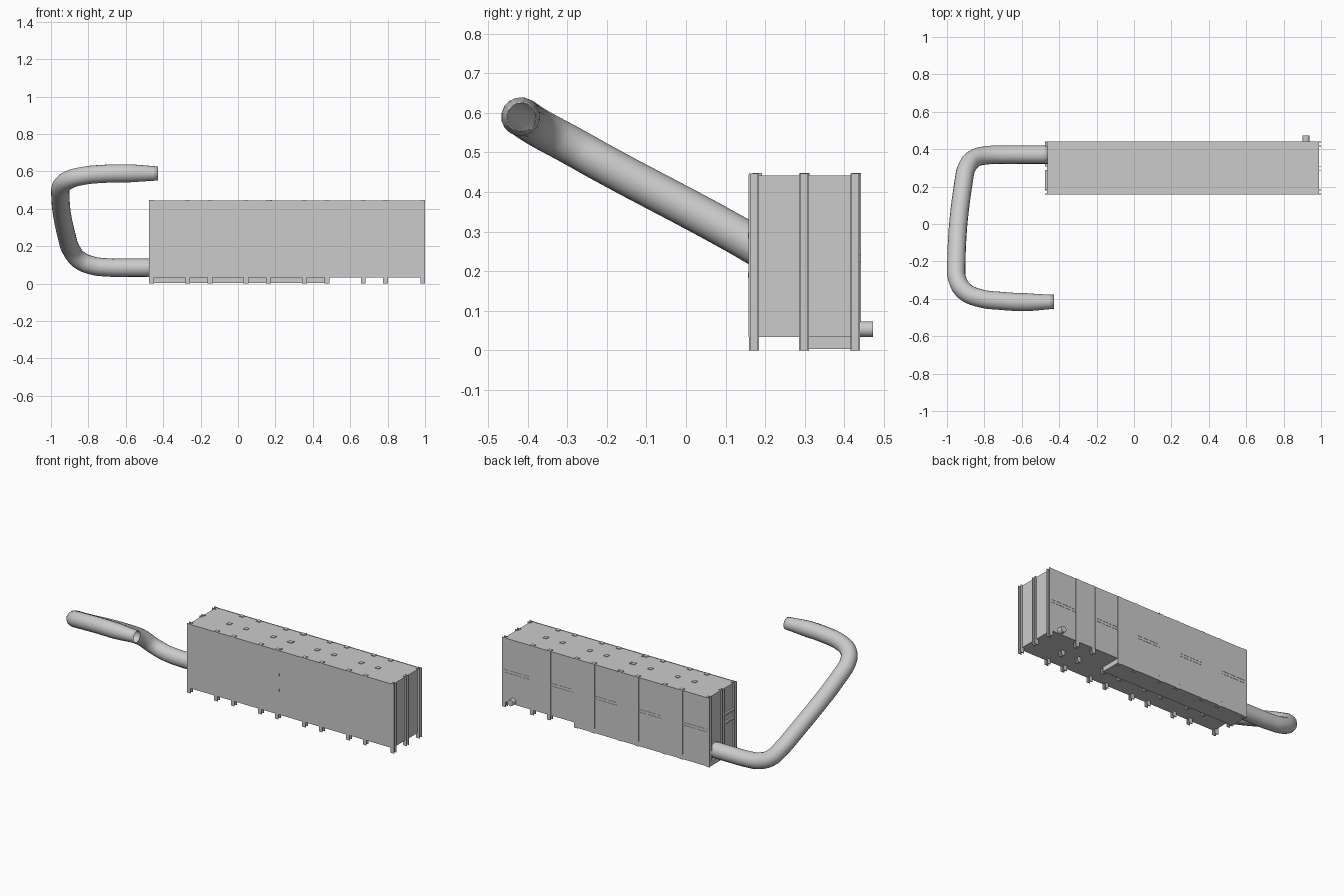
import bpy, bmesh, math
from mathutils import Matrix, Vector

if "Cube" in bpy.data.objects:
    bpy.data.objects.remove(bpy.data.objects["Cube"])


def add_boxes(name, boxes):
    """One object made of boxes given as (x0, x1, y0, y1, z0, z1)."""
    bm = bmesh.new()
    for x0, x1, y0, y1, z0, z1 in boxes:
        m = Matrix.Translation(((x0 + x1) / 2, (y0 + y1) / 2, (z0 + z1) / 2)) \
            @ Matrix.Diagonal((x1 - x0, y1 - y0, z1 - z0, 1))
        bmesh.ops.create_cube(bm, size=1, matrix=m)
    me = bpy.data.meshes.new(name)
    bm.to_mesh(me)
    bm.free()
    ob = bpy.data.objects.new(name, me)
    bpy.context.collection.objects.link(ob)
    return ob


def h_section(x, y, z0, z1, s=0.0125, t=0.004):
    """Three boxes forming an H beam standing at x, y."""
    return [(x - s, x + s, y - s, y - s + t, z0, z1),
            (x - s, x + s, y + s - t, y + s, z0, z1),
            (x - t / 2, x + t / 2, y - s + t, y + s - t, z0, z1)]


XL, XR, YF, YB, ZB, ZT = -0.475, 1.0, 0.158, 0.44, 0.033, 0.442
ROWS = (0.1715, 0.298, 0.4275)
PAIRS = [(-0.27 + 0.313 * i, -0.15 + 0.313 * i) for i in range(4)]

# main casing with recessed ends, and full-length side sheets
add_boxes("casing", [(XL + 0.012, XR - 0.012, YF + 0.002, YB - 0.002, ZB, ZT)])
add_boxes("front_sheet", [(XL, XR, YF, YF + 0.003, ZB, ZT + 0.002)])
add_boxes("back_sheet", [(XL, XR, YB - 0.003, YB, ZB, ZT + 0.002)])

# H columns at both ends, running the full height
cols = []
for x in (XL + 0.0125, XR - 0.0125):
    for y in ROWS:
        cols += h_section(x, y, 0, 0.446)
add_boxes("end_columns", cols)

# column stubs below the casing and caps on the roof
feet, caps = [], []
for pair in PAIRS:
    for x in pair:
        for y in ROWS:
            feet += h_section(x, y, 0, ZB + 0.002)
            caps.append((x - 0.0125, x + 0.0125, y - 0.0125, y + 0.0125, ZT - 0.002, 0.446))
add_boxes("column_feet", feet)
add_boxes("column_caps", caps)

# lowered floor duct along the back half
add_boxes("floor_duct", [(XL, 0.49, 0.31, YB, 0.003, ZB + 0.002)])

# back wall columns and mid-height rails in alternate bays
ribs = []
for a, b in PAIRS:
    for x in (a - 0.0125, b + 0.0125):
        ribs.append((x - 0.003, x + 0.003, YB - 0.002, YB + 0.0015, ZB, ZT))
bays = [XL] + [v for p in PAIRS for v in p] + [XR]
for x0, x1 in zip(bays[::2], bays[1::2]):
    for z in (0.222, 0.24):
        ribs.append((x0 + 0.013, x1 - 0.013, YB - 0.002, YB + 0.0015, z - 0.002, z + 0.002))
add_boxes("back_ribs", ribs)

# brackets on the left end
add_boxes("end_brackets", [(XL, XL + 0.014, 0.184, 0.286, z, z + 0.012) for z in (0.215, 0.27)])

# small tabs on the roof seam and front sheet
add_boxes("seam_tabs",
          [(0.177, 0.183, y - 0.012, y + 0.012, ZT, 0.4475) for y in (0.18, 0.30, 0.43)]
          + [(0.178, 0.183, YF - 0.001, YF + 0.001, z - 0.007, z + 0.007) for z in (0.19, 0.29)])

# drain spigot on the back
bpy.ops.mesh.primitive_cylinder_add(vertices=32, radius=0.0195, depth=0.04,
                                    location=(0.92, 0.452, 0.053),
                                    rotation=(math.pi / 2, 0, 0))
bpy.context.object.name = "drain_spigot"
bpy.ops.object.shade_smooth_by_angle()

# bent exhaust pipe: smooth path with a tapering open end
path = [(-0.46, .37, .085, 1), (-0.6, .37, .085, 1), (-0.70, .37, .087, 1),
        (-0.78, .368, .097, 1), (-0.85, .352, .128, 1), (-0.892, .305, .182, 1),
        (-0.912, .22, .238, 1), (-0.95, -.22, .478, 1), (-0.945, -.295, .52, 1),
        (-0.905, -.36, .555, 1), (-0.83, -.395, .576, 1), (-0.7, -.412, .588, 1),
        (-0.58, -.418, .59, 1), (-0.428, -.416, .589, 0.78)]
cu = bpy.data.curves.new("exhaust_pipe", "CURVE")
cu.dimensions = "3D"
cu.bevel_depth = 0.049
cu.bevel_resolution = 6
cu.resolution_u = 6
sp = cu.splines.new("BEZIER")
sp.bezier_points.add(len(path) - 1)
for p, (x, y, z, r) in zip(sp.bezier_points, path):
    p.co = (x, y, z)
    p.radius = r
    p.handle_left_type = p.handle_right_type = "AUTO"
pipe = bpy.data.objects.new("exhaust_pipe", cu)
bpy.context.collection.objects.link(pipe)
bpy.ops.object.select_all(action="DESELECT")
pipe.select_set(True)
bpy.context.view_layer.objects.active = pipe
bpy.ops.object.convert(target="MESH")
pipe = bpy.context.object
bpy.ops.object.shade_smooth_by_angle()
wall = pipe.modifiers.new("wall", "SOLIDIFY")
wall.thickness = 0.003
wall.offset = -1
